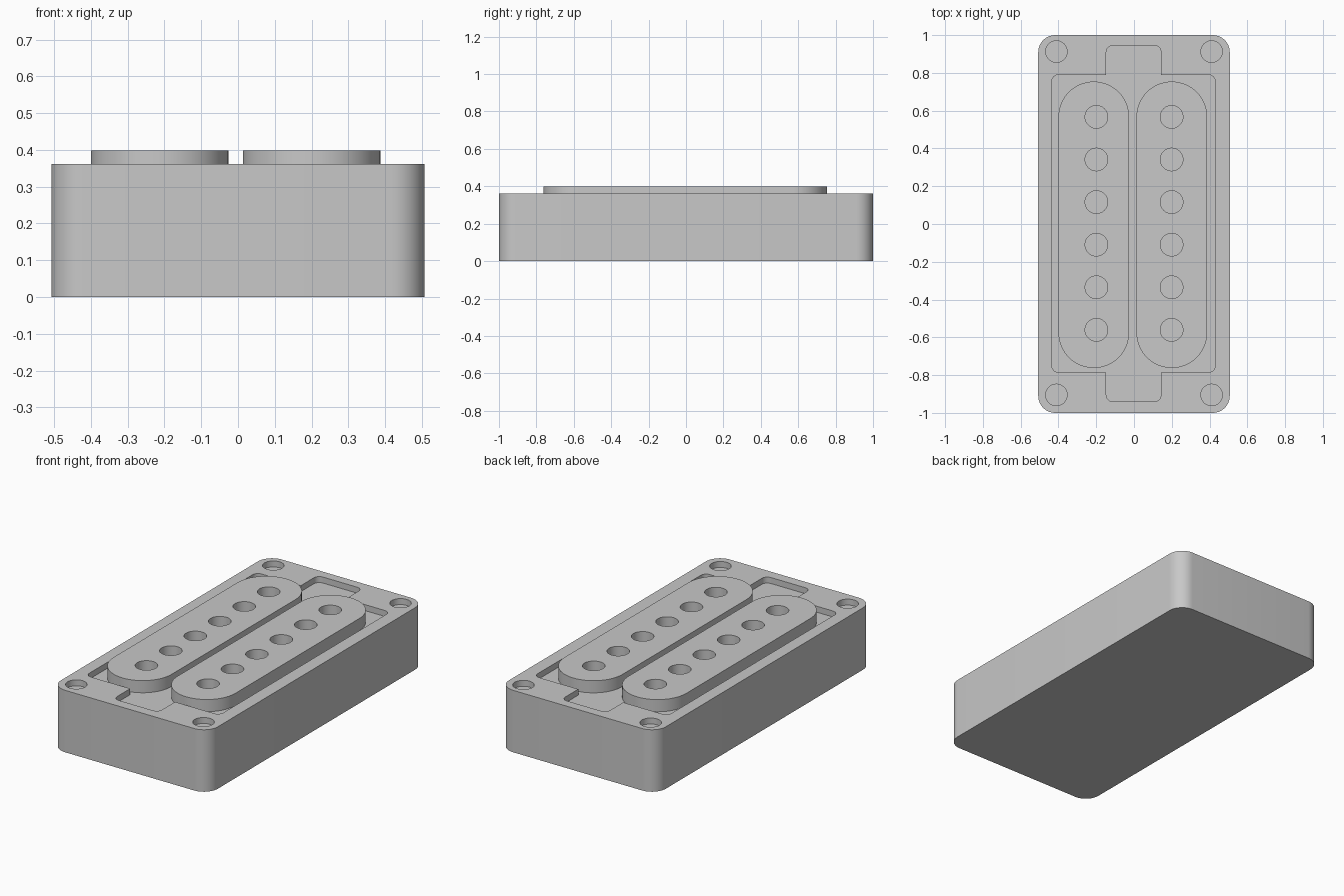
import bpy, bmesh, math
from mathutils import Vector

if "Cube" in bpy.data.objects:
    bpy.data.objects.remove(bpy.data.objects["Cube"], do_unlink=True)

TOP, FLOOR, CROWN = 0.362, 0.327, 0.398

grey = bpy.data.materials.new("plain grey")
grey.use_nodes = True
grey.diffuse_color = (0.58, 0.58, 0.58, 1)
grey.node_tree.nodes["Principled BSDF"].inputs["Base Color"].default_value = (0.58, 0.58, 0.58, 1)


def fillet(corners, steps=10):
    """Outline from (x, y, radius) right-angled corners."""
    out = []
    for i, (x, y, r) in enumerate(corners):
        p = Vector((x, y))
        if r == 0:
            out.append(p)
            continue
        a = (Vector(corners[i - 1][:2]) - p).normalized() * r
        b = (Vector(corners[(i + 1) % len(corners)][:2]) - p).normalized() * r
        for k in range(steps + 1):
            t = k / steps * math.pi / 2
            out.append(p + a * (1 - math.sin(t)) + b * (1 - math.cos(t)))
    return out


def rounded(x0, x1, y0, y1, r, steps=10):
    return fillet([(x0, y0, r), (x1, y0, r), (x1, y1, r), (x0, y1, r)], steps)


def circle(x, y, r, n=40):
    return [Vector((x + r * math.cos(2 * math.pi * k / n),
                    y + r * math.sin(2 * math.pi * k / n))) for k in range(n)]


def prism(name, outlines, z0, z1):
    """Extrude one or more separate outlines from z0 to z1."""
    bm = bmesh.new()
    for outline in outlines:
        face = bm.faces.new([bm.verts.new((p.x, p.y, z0)) for p in outline])
        ext = bmesh.ops.extrude_face_region(bm, geom=[face], use_keep_orig=True)
        bmesh.ops.translate(bm, vec=(0, 0, z1 - z0),
                            verts=[v for v in ext["geom"] if isinstance(v, bmesh.types.BMVert)])
    bmesh.ops.recalc_face_normals(bm, faces=bm.faces)
    mesh = bpy.data.meshes.new(name)
    bm.to_mesh(mesh)
    bm.free()
    mesh.materials.append(grey)
    obj = bpy.data.objects.new(name, mesh)
    bpy.context.collection.objects.link(obj)
    return obj


def select(obj):
    bpy.ops.object.select_all(action='DESELECT')
    obj.select_set(True)
    bpy.context.view_layer.objects.active = obj


def cut(obj, cutter):
    cutter.hide_render = True
    mod = obj.modifiers.new("cut", 'BOOLEAN')
    mod.operation, mod.solver, mod.object = 'DIFFERENCE', 'EXACT', cutter
    select(obj)
    bpy.ops.object.modifier_apply(modifier=mod.name)
    bpy.data.objects.remove(cutter, do_unlink=True)


def smooth(obj):
    select(obj)
    bpy.ops.object.shade_smooth_by_angle(angle=math.radians(30))


# Housing block with rounded upright corners
housing = prism("housing", [rounded(-0.507, 0.507, -1, 1, 0.09)], 0, TOP)

# Shallow recess with a tab at each end
L, R, B, T = -0.435, 0.43, -0.785, 0.79
tl, tr, tb, tt, r = -0.147, 0.143, -0.94, 0.945, 0.035
recess = fillet([(L, B, r), (tl, B, 0), (tl, tb, r), (tr, tb, r), (tr, B, 0), (R, B, r),
                 (R, T, r), (tr, T, 0), (tr, tt, r), (tl, tt, r), (tl, T, 0), (L, T, r)])
cut(housing, prism("recess_cutter", [recess], FLOOR, 0.5))

# Blind screw holes in the corners
corners = [circle(x, y, 0.057) for x in (-0.411, 0.411) for y in (-0.905, 0.913)]
cut(housing, prism("screw_cutter", corners, FLOOR, 0.5))
smooth(housing)

# Two raised bobbins, each with a row of six pole holes
for name, x0, x1, hole_x in (("right_bobbin", -0.4, -0.026, -0.199),
                             ("left_bobbin", 0.013, 0.387, 0.199)):
    bobbin = prism(name, [rounded(x0, x1, -0.762, 0.754, 0.1865, 16)], FLOOR, CROWN)
    holes = [circle(hole_x, 0.567 - 0.2255 * i, 0.06) for i in range(6)]
    cut(bobbin, prism("pole_cutter", holes, FLOOR - 0.1, 0.5))
    smooth(bobbin)
